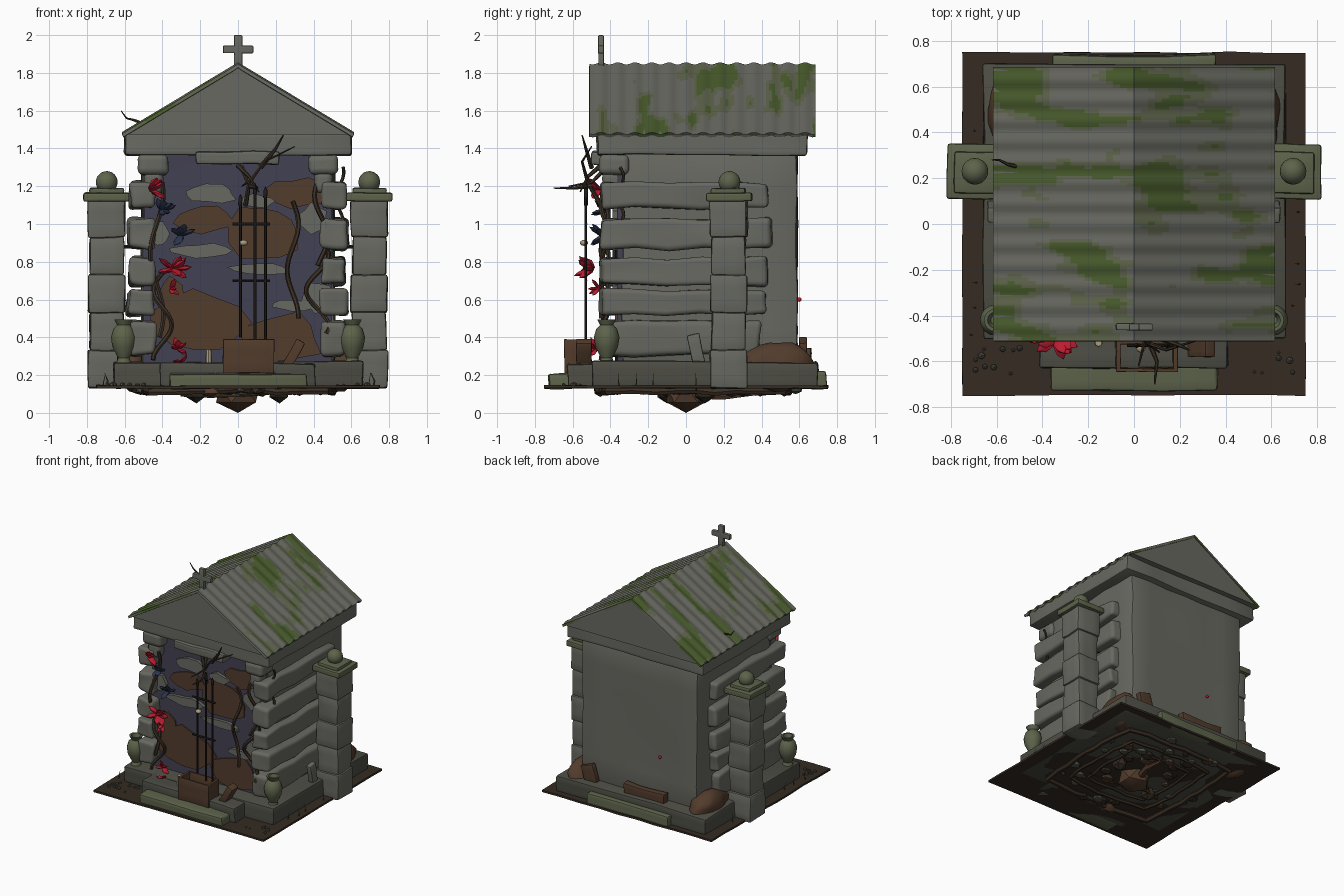
import bpy, bmesh, math, random
from mathutils import Vector, Matrix, noise

if "Cube" in bpy.data.objects:
    bpy.data.objects.remove(bpy.data.objects["Cube"])

random.seed(4)
COLORS = dict(stone=(.14, .14, .12), dark_stone=(.075, .075, .06), moss=(.065, .105, .025), mossy=(.11, .125, .07),
              earth=(.035, .024, .016), wood=(.085, .045, .025), void=(.055, .052, .085), iron=(.015, .012, .01),
              vine=(.045, .03, .018), red=(.5, .012, .03), blue=(.025, .035, .075), bone=(.4, .34, .22))
MATS = {}
for k, c in COLORS.items():
    MATS[k] = bpy.data.materials.new(k)
    MATS[k].diffuse_color = (*c, 1)


def add(name, bm, *mats):
    bmesh.ops.recalc_face_normals(bm, faces=bm.faces)
    me = bpy.data.meshes.new(name)
    bm.to_mesh(me)
    bm.free()
    ob = bpy.data.objects.new(name, me)
    bpy.context.collection.objects.link(ob)
    for m in mats:
        me.materials.append(MATS[m])
    return ob


def stone(name, lo, hi, mat='stone', bev=.012, jit=.012, cuts=2, rot=None):
    """Worn box between two corners."""
    lo, hi = Vector(lo), Vector(hi)
    c, s = (lo + hi) / 2, hi - lo
    bm = bmesh.new()
    bmesh.ops.create_cube(bm, size=1)
    if cuts:
        bmesh.ops.subdivide_edges(bm, edges=bm.edges[:], cuts=cuts, use_grid_fill=True)
    R = Matrix.Rotation(rot[0], 3, rot[1]) if rot else Matrix.Identity(3)
    for v in bm.verts:
        p = c + R @ Vector(a * b for a, b in zip(v.co, s))
        v.co = p + noise.noise_vector(p * 6) * jit
    ob = add(name, bm, mat)
    if bev:
        m = ob.modifiers.new('worn', 'BEVEL')
        m.width, m.segments, m.angle_limit = bev, 2 if bev < .03 else 3, math.radians(50)
    return ob


def tube(name, pts, r, mat, taper=False):
    cu = bpy.data.curves.new(name, 'CURVE')
    cu.dimensions, cu.bevel_depth, cu.bevel_resolution = '3D', r, 1
    cu.use_fill_caps = True
    sp = cu.splines.new('POLY')
    sp.points.add(len(pts) - 1)
    for i, (q, p) in enumerate(zip(sp.points, pts)):
        q.co = (*p, 1)
        q.radius = 1 - .75 * i / (len(pts) - 1) if taper else 1
    cu.materials.append(MATS[mat])
    ob = bpy.data.objects.new(name, cu)
    bpy.context.collection.objects.link(ob)
    return ob


def lathe(name, prof, x, y, mat, n=16):
    bm = bmesh.new()
    vs = [bm.verts.new((x + r, y, z)) for r, z in prof]
    es = [bm.edges.new(p) for p in zip(vs, vs[1:])]
    bmesh.ops.spin(bm, geom=vs + es, cent=(x, y, 0), axis=(0, 0, 1), angle=math.tau, steps=n)
    bmesh.ops.remove_doubles(bm, verts=bm.verts, dist=.001)
    return add(name, bm, mat)


def blob(name, c, s, mat, sub=1, jit=0):
    bm = bmesh.new()
    bmesh.ops.create_icosphere(bm, subdivisions=sub, radius=1)
    for v in bm.verts:
        p = Vector(c) + Vector(a * b for a, b in zip(v.co, s))
        v.co = p + noise.noise_vector(p * 9) * jit
    return add(name, bm, mat)


def patch(name, x, z, w, h, mat, y=-.375):
    """Ragged flat fragment on the front wall."""
    bm = bmesh.new()
    n = 11
    vs = []
    for i in range(n):
        a, k = math.tau * i / n, random.uniform(.8, 1.25)
        vs.append(bm.verts.new((x + w / 2 * k * math.cos(a), y, z + h / 2 * k * math.sin(a))))
    f = bm.faces.new(vs)
    r = bmesh.ops.extrude_face_region(bm, geom=[f])
    bmesh.ops.translate(bm, verts=[v for v in r['geom'] if isinstance(v, bmesh.types.BMVert)], vec=(0, .03, 0))
    return add(name, bm, mat)


def petals(name, c, mat, n, ln):
    """Cluster of pointed petals fanning forward."""
    bm = bmesh.new()
    for i in range(n):
        d = Vector((random.uniform(-1, 1), random.uniform(-1, -.1), random.uniform(-.6, .9))).normalized()
        M = Matrix.Translation(Vector(c) + d * ln * .5) @ d.to_track_quat('Z', 'Y').to_matrix().to_4x4() \
            @ Matrix.Diagonal((ln * .32, ln * .18, ln * .65, 1))
        bmesh.ops.create_icosphere(bm, subdivisions=1, radius=1, matrix=M)
    return add(name, bm, mat)


# ground sheet, plinth and steps
stone('ground', (-.75, -.75, .13), (.75, .75, .145), 'earth', 0, .006, 8)
stone('plinth', (-.66, -.5, .13), (.66, .7, .27), 'dark_stone')
stone('upper_step', (-.41, -.63, .13), (.41, -.45, .265), 'dark_stone')
stone('lower_step', (-.36, -.73, .13), (.36, -.6, .21), 'mossy')
stone('back_step', (-.36, .66, .13), (.36, .74, .22), 'mossy')

# chamber walls with a dark recessed front
stone('chamber', (-.51, -.34, .25), (.51, .59, 1.38), 'stone', .015, .012, 5)
stone('front_recess', (-.5, -.365, .25), (.5, -.33, 1.37), 'void', 0, .004)
for s in (-1, 1):
    # rounded side courses
    for i, (z, h, y1) in enumerate([(1.15, .14, .43), (.95, .155, .45), (.75, .15, .43), (.585, .13, .43), (.395, .18, .4)]):
        a, b = sorted((s * .44, s * (.57 + .012 * (i % 2))))
        stone('side_course', (a, -.45, z - h / 2), (b, y1, z + h / 2), 'stone', .045, .022, 4)
    # column capital and broken front corner stones
    a, b = sorted((s * .37, s * .53))
    stone('capital', (a, -.46, 1.26), (b, -.3, 1.37), 'stone', .03)
    a, b = sorted((s * .4, s * .5))
    stone('capital_neck', (a, -.44, 1.16), (b, -.32, 1.28), 'stone', .03)

# ragged masonry on the front
for x, z, w, h, m in [(-.17, 1.03, .3, .15, 'wood'), (.15, .95, .36, .3, 'wood'), (.3, 1.16, .3, .16, 'wood'),
                      (-.2, .48, .46, .3, 'wood'), (.22, .4, .42, .26, 'wood'), (-.35, .62, .14, .2, 'wood')]:
    patch('exposed_earth', x, z, w, h, m)
for x, z, w, h in [(-.15, 1.16, .28, .1), (-.2, .86, .28, .07), (.12, .76, .3, .07), (.1, 1.12, .2, .07),
                   (.4, 1.03, .16, .14), (-.42, .95, .12, .14), (.42, .62, .14, .16), (.3, .57, .2, .06)]:
    patch('masonry_fragment', x, z, w, h, 'stone', -.39)
stone('lintel', (-.22, -.5, 1.315), (.22, -.4, 1.385), 'stone', .012)

# cornice, gabled body and corrugated mossy roof
stone('cornice', (-.6, -.47, 1.365), (.6, .64, 1.485), 'stone', .012, .012, 4)
bm = bmesh.new()
tri = [bm.verts.new(p) for p in ((-.615, -.5, 1.475), (.615, -.5, 1.475), (0, -.5, 1.84))]
r = bmesh.ops.extrude_face_region(bm, geom=[bm.faces.new(tri)])
bmesh.ops.translate(bm, verts=[v for v in r['geom'] if isinstance(v, bmesh.types.BMVert)], vec=(0, 1.18, 0))
add('gable_body', bm, 'stone')
bm = bmesh.new()
NU, NV = 40, 78
grid = []
for j in range(NV + 1):
    y = -.51 + 1.195 * j / NV
    w = .006 * math.cos(math.tau * y / .09)
    row = []
    for i in range(NU + 1):
        t = i / NU * 2 - 1
        row.append(bm.verts.new((.615 * t, y, 1.85 - .37 * abs(t) + w)))
    grid.append(row)
for j in range(NV):
    for i in range(NU):
        f = bm.faces.new((grid[j][i], grid[j][i + 1], grid[j + 1][i + 1], grid[j + 1][i]))
        c = f.calc_center_median()
        k = noise.noise(Vector((c.x * 2.6 + 3, c.y * 7, 1))) + .5 * noise.noise(Vector((c.x * 6, c.y * 16, 5)))
        f.material_index = 2 if k > .28 else 1 if k > .08 else 0
roof = add('roof', bm, 'stone', 'mossy', 'moss')
m = roof.modifiers.new('thickness', 'SOLIDIFY')
m.thickness, m.offset = .018, -1

# ridge cross
stone('cross_post', (-.022, -.465, 1.83), (.022, -.435, 2.0), 'stone', .006, .004)
stone('cross_arms', (-.08, -.465, 1.905), (.08, -.435, 1.945), 'stone', .006, .004)

# side pillars, balls, tie rods and urns
urn = [(0, .265), (.04, .265), (.03, .29), (.06, .35), (.068, .4), (.055, .445), (.035, .465), (.05, .495), (.035, .495), (.02, .45), (0, .45)]
for s in (-1, 1):
    x = s * .695
    for i in range(5):
        z = .13 + .2 * i
        w = .098 if i % 2 == 0 else .09
        stone('pillar_block', (x - w, .225 - w, z), (x + w, .225 + w, z + .202), 'stone', .012, .01)
    stone('pillar_cap', (x - .122, .11, 1.12), (x + .122, .35, 1.165), 'mossy', .01, .006)
    stone('pillar_cap_top', (x - .09, .135, 1.16), (x + .09, .315, 1.19), 'mossy', .012, .006)
    blob('pillar_ball', (x, .23, 1.222), (.058, .058, .058), 'mossy', 3)
    tube('tie_rod', [(s * .5, .22, .88), (s * .62, .22, .88)], .01, 'iron')
    lathe('urn', urn, s * .605, -.42, 'mossy')

# iron gate leaf
for x, z0, z1 in [(.012, .4, 1.1), (.09, .36, 1.16), (.145, .36, 1.14)]:
    tube('gate_bar', [(x, -.53, z0), (x, -.53, z1)], .008, 'iron')
    blob('gate_spear', (x, -.53, z1 + .02), (.013, .013, .04), 'iron')
for z in (.7, 1.0):
    tube('gate_rail', [(-.03, -.53, z), (.17, -.53, z)], .008, 'iron')
blob('skull_knob', (.03, -.54, .9), (.022, .022, .016), 'bone', 2)

# open crate, leaning board, candle
for a, b in [((-.08, -.645, .21), (.19, -.63, .39)), ((-.08, -.525, .21), (.19, -.51, .39)), ((-.08, -.645, .21), (-.06, -.51, .39)),
             ((.17, -.645, .21), (.19, -.51, .39)), ((-.08, -.64, .21), (.19, -.51, .23))]:
    stone('crate_board', a, b, 'wood', .003, .006)
stone('leaning_board', (.27, -.58, .24), (.32, -.5, .39), 'wood', .004, .008, rot=(.5, 'Y'))
lathe('candle', [(0, .26), (.017, .26), (.015, .335), (0, .335)], -.155, -.52, 'bone', 8)

# climbing vines
def wavy(x, z0, z1, amp, ph, y=-.43, drift=0):
    return [(x + drift * t + amp * math.sin(ph + 8 * t), y + .02 * math.sin(11 * t), z0 + (z1 - z0) * t)
            for t in [i / 18 for i in range(19)]]
for v in [(-.43, 1.22, .4, .035, 1), (-.4, .75, .28, .05, 3), (.29, 1.12, .5, .03, 0), (.44, 1.34, .78, .035, 2), (.42, .9, .42, .06, .5)]:
    tube('vine', wavy(*v), .013, 'vine')
tube('side_vine', wavy(.54, 1.3, .95, .02, 1, -.35), .009, 'vine')

# dead branches above the gate and a twig on the eave
for p in [[(.04, -.45, 1.1), (.06, -.52, 1.22), (.14, -.55, 1.33), (.3, -.5, 1.41)],
          [(.06, -.5, 1.2), (.1, -.6, 1.19), (.09, -.7, 1.19)],
          [(.0, -.45, 1.31), (.06, -.52, 1.25), (.11, -.56, 1.17)],
          [(.12, -.5, 1.3), (.2, -.53, 1.4), (.24, -.55, 1.47)],
          [(.02, -.42, 1.3), (.05, -.5, 1.22), (.02, -.62, 1.2)]]:
    tube('dead_branch', p, .014, 'vine', True)
tube('eave_twig', [(-.5, .25, 1.53), (-.55, .26, 1.55), (-.59, .28, 1.56), (-.62, .28, 1.6)], .01, 'vine', True)

# flowers and berries
for c, n, l in [((-.46, -.46, 1.18), 5, .085), ((-.34, -.5, .76), 8, .09), ((-.35, -.46, .66), 4, .055), ((-.32, -.48, .34), 6, .06), ((-.3, -.5, .27), 4, .05)]:
    petals('red_flower', c, 'red', n, l)
for c in [(-.4, -.42, 1.07), (-.3, -.44, .94)]:
    petals('blue_flower', c, 'blue', 6, .075)
blob('back_berry', (-.19, .6, .6), (.012, .012, .012), 'red', 2)

# boards and earth at the rear, rubble and grass
stone('rear_board', (-.27, .61, .25), (.09, .66, .34), 'wood', .004, .012)
stone('rear_plank', (.36, .6, .25), (.47, .64, .39), 'wood', .004, .01, rot=(.3, 'Y'))
for s in (-1, 1):
    blob('earth_pile', (s * .54, .48, .25), (.1, .2, .13), 'wood', 3, .03)
    stone('fallen_slab', (s * .62 - .02, .02, .25), (s * .62 + .02, .09, .42), 'stone', .008, .01, rot=(.2, 'X'))
for i in range(16):
    x, y = random.choice((-1, 1)) * random.uniform(.45, .72), random.uniform(-.72, -.54)
    k = random.uniform(.007, .018)
    blob('pebble', (x, y, .148), (k, k, k), 'dark_stone')
for i in range(12):
    x, y = random.choice((-1, 1)) * random.uniform(.69, .74), random.uniform(-.7, .7)
    tube('grass', [(x, y, .14), (x + .005, y, .17), (x + random.uniform(-.02, .02), y, .21)], .004, 'moss', True)

# hanging underside: root rings, rubble, roots and central rock
for k, r in [(.5, .02), (.38, .014), (.28, .012)]:
    ring = []
    for i in range(33):
        a = math.tau * (i % 32) / 32
        q = k / max(abs(math.cos(a)), abs(math.sin(a))) ** .8
        p = Vector((q * math.cos(a), q * math.sin(a) + .05, .115))
        ring.append(p + noise.noise_vector(p * 8) * .015)
    tube('root_ring', ring, r, 'vine')
for i in range(46):
    a, d = random.uniform(0, math.tau), random.uniform(.2, .56)
    k = random.uniform(.02, .055)
    blob('under_rubble', (d * math.cos(a), d * math.sin(a) + .06, .12), (k, k * .8, k * .6), random.choice(('earth', 'wood', 'dark_stone')), 1, .01)
blob('under_rock', (0, 0, .1), (.13, .12, .1), 'wood', 1)
for s in (-1, 1):
    blob('under_spike', (s * .22, .1 * s, .11), (.06, .06, .06), 'earth')
tube('thick_root', [(0, .08, .1), (.05, .2, .09), (.02, .32, .1), (.1, .46, .11)], .03, 'wood', True)
tube('thin_root', [(-.3, -.1, .1), (-.15, -.05, .09), (0, -.1, .09), (.3, -.15, .11)], .016, 'vine', True)

# turn curves and modifiers into mesh, then shade
bpy.ops.object.select_all(action='SELECT')
bpy.context.view_layer.objects.active = bpy.data.objects['ground']
bpy.ops.object.convert(target='MESH')
bpy.ops.object.shade_smooth_by_angle(angle=math.radians(40))

for m in bpy.data.materials:
    if m.users and not m.is_grease_pencil:
        m.use_nodes = True
        m.node_tree.nodes["Principled BSDF"].inputs["Base Color"].default_value = m.diffuse_color
